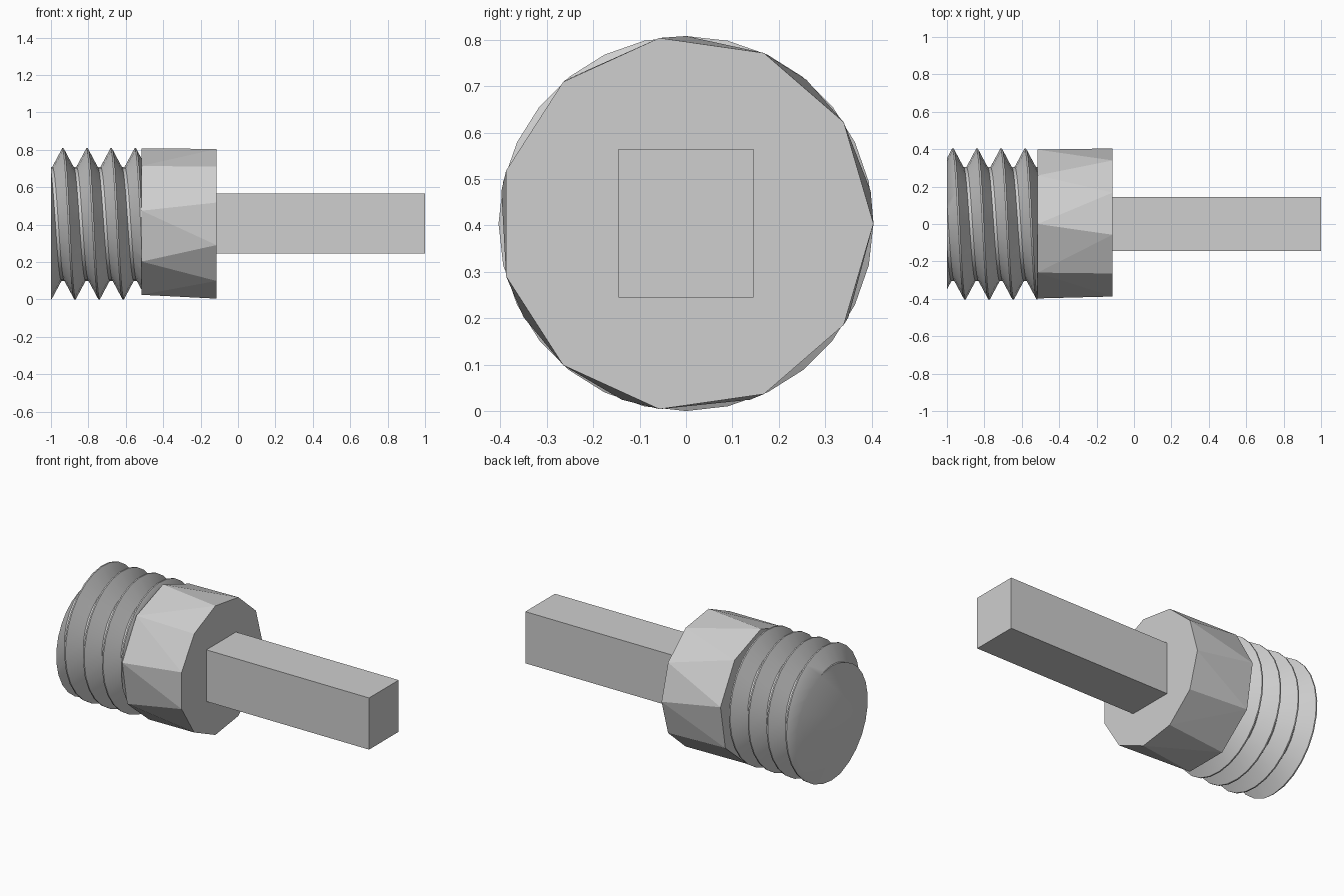
import bpy
import bmesh
from math import cos, sin, tau, radians

cube = bpy.data.objects.get("Cube")
if cube:
    bpy.data.objects.remove(cube, do_unlink=True)

CENTER_Z = 0.404
RADIUS = 0.404
ROOT = 0.305
PITCH = 0.129
X_END, X_COLLAR, X_FACE, X_TIP = -1.0, -0.515, -0.115, 1.0

grey = bpy.data.materials.new("light grey")
grey.use_nodes = True
grey.diffuse_color = (0.62, 0.62, 0.62, 1)
grey.node_tree.nodes["Principled BSDF"].inputs["Base Color"].default_value = (0.62, 0.62, 0.62, 1)


def ring_point(x, radius, angle):
    return (x, radius * cos(angle), CENTER_Z + radius * sin(angle))


def finish(name, bm):
    bmesh.ops.recalc_face_normals(bm, faces=bm.faces[:])
    mesh = bpy.data.meshes.new(name)
    bm.to_mesh(mesh)
    bm.free()
    mesh.materials.append(grey)
    obj = bpy.data.objects.new(name, mesh)
    bpy.context.collection.objects.link(obj)
    return obj


# Screw thread: a helical V profile, trimmed flat at both ends
bm = bmesh.new()
SEGMENTS = 28
profile = [(-0.004, RADIUS), (0.004, RADIUS),
           (PITCH / 2 - 0.008, ROOT), (PITCH / 2 + 0.008, ROOT)]
rows = []
for i in range(SEGMENTS + 1):
    angle = tau * i / SEGMENTS
    start = -0.936 + PITCH * (angle / tau - 0.25)
    rows.append([bm.verts.new(ring_point(start + turn * PITCH + dx, r, angle))
                 for turn in range(-3, 6) for dx, r in profile])
for a, b in zip(rows, rows[1:]):
    for j in range(len(a) - 1):
        bm.faces.new((a[j], a[j + 1], b[j + 1], b[j]))
bmesh.ops.remove_doubles(bm, verts=bm.verts[:], dist=0.0005)
bmesh.ops.triangulate(bm, faces=bm.faces[:])
for x, direction in ((X_END, -1), (X_COLLAR, 1)):
    cut = bmesh.ops.bisect_plane(
        bm, geom=bm.verts[:] + bm.edges[:] + bm.faces[:], dist=0.00001,
        plane_co=(x, 0, 0), plane_no=(direction, 0, 0), clear_outer=True)
    rim = [e for e in cut["geom_cut"]
           if isinstance(e, bmesh.types.BMEdge) and e.is_boundary]
    bmesh.ops.edgeloop_fill(bm, edges=rim)
thread = finish("screw_thread", bm)
bpy.ops.object.select_all(action="DESELECT")
thread.select_set(True)
bpy.context.view_layer.objects.active = thread
bpy.ops.object.shade_smooth_by_angle(angle=radians(30))

# Faceted collar: hull between two polygons with different side counts
bm = bmesh.new()
for x, sides, first in ((X_COLLAR, 9, tau / 4), (X_FACE, 11, 0)):
    for i in range(sides):
        bm.verts.new(ring_point(x, RADIUS, first + tau * i / sides))
bmesh.ops.convex_hull(bm, input=bm.verts[:])
bmesh.ops.dissolve_limit(bm, angle_limit=radians(0.5),
                         verts=bm.verts[:], edges=bm.edges[:])
finish("collar", bm)

# Square drive bar
bm = bmesh.new()
bmesh.ops.create_cube(bm, size=1)
bmesh.ops.scale(bm, vec=(X_TIP - X_FACE + 0.02, 0.29, 0.32), verts=bm.verts[:])
bmesh.ops.translate(bm, vec=((X_TIP + X_FACE - 0.02) / 2, 0, 0.405), verts=bm.verts[:])
finish("drive_bar", bm)
